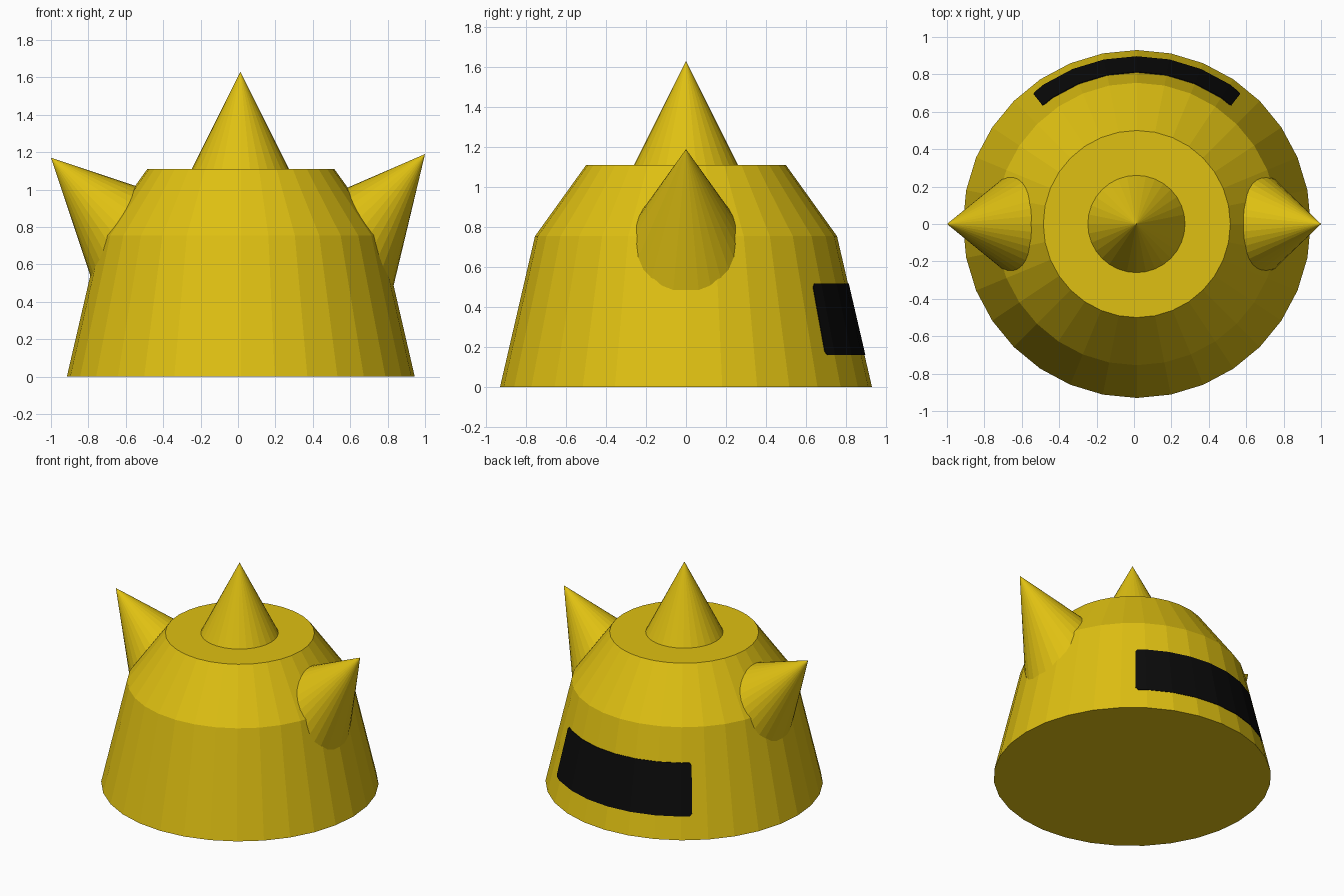
import bpy, bmesh, math
from mathutils import Vector

if "Cube" in bpy.data.objects:
    bpy.data.objects.remove(bpy.data.objects["Cube"])

SIDES = 32
STEP = 2 * math.pi / SIDES
CX = 0.015  # the body sits slightly right of centre


def material(name, colour):
    m = bpy.data.materials.new(name)
    m.diffuse_color = (*colour, 1)
    m.use_nodes = True
    m.node_tree.nodes["Principled BSDF"].inputs["Base Color"].default_value = m.diffuse_color
    return m


yellow = material("yellow", (0.74, 0.53, 0.006))
black = material("black", (0.003, 0.003, 0.003))


def finish(name, bm, mat):
    bmesh.ops.recalc_face_normals(bm, faces=bm.faces)
    me = bpy.data.meshes.new(name)
    bm.to_mesh(me)
    bm.free()
    me.materials.append(mat)
    ob = bpy.data.objects.new(name, me)
    bpy.context.collection.objects.link(ob)
    return ob


# Body: faceted lathe with sloped shoulder and closed ends
bm = bmesh.new()
rings = [[bm.verts.new((CX + r * math.cos(i * STEP), r * math.sin(i * STEP), z))
          for i in range(SIDES)]
         for r, z in [(0.93, 0), (0.755, 0.755), (0.5, 1.11)]]
for a, b in zip(rings, rings[1:]):
    for i in range(SIDES):
        j = (i + 1) % SIDES
        bm.faces.new((a[i], a[j], b[j], b[i]))
bm.faces.new(rings[0])
bm.faces.new(rings[-1])
finish("body", bm, yellow)


# Spikes: cones placed by tip and pointing direction
def spike(name, tip, direction, length):
    bm = bmesh.new()
    bmesh.ops.create_cone(bm, cap_ends=True, segments=SIDES,
                          radius1=length * 0.5, radius2=0, depth=length)
    ob = finish(name, bm, yellow)
    d = Vector(direction).normalized()
    ob.rotation_euler = Vector((0, 0, 1)).rotation_difference(d).to_euler()
    ob.location = Vector(tip) - d * length / 2


spike("top_spike", (0.013, 0, 1.63), (0, 0, 1), 0.522)
spike("right_spike", (1.0, 0, 1.19),
      (math.cos(math.radians(50)), 0, math.sin(math.radians(50))), 0.72)
spike("left_spike", (-1.0, 0, 1.17), (-1, 0, 1), 0.72)


# Back band: thin plate following the body facets, with clipped corners
def band_point(deg, z, offset):
    a = math.radians(deg)
    local = a % STEP - STEP / 2
    r = (0.93 - 0.175 * z / 0.755) * math.cos(STEP / 2) / math.cos(local) + offset
    return (CX + r * math.sin(a), r * math.cos(a), z)


half = [11.25, 22.5, 33.75, 37.5, 38.5]
bm = bmesh.new()
columns = []
for deg in [-d for d in reversed(half)] + [0] + half:
    trim = 0.018 if abs(deg) > 38 else 0
    columns.append([bm.verts.new(band_point(deg, z, o)) for z, o in
                    [(0.16 + trim, -0.003), (0.16 + trim, 0.004),
                     (0.518 - trim, 0.004), (0.518 - trim, -0.003)]])
for a, b in zip(columns, columns[1:]):
    for i in range(4):
        j = (i + 1) % 4
        bm.faces.new((a[i], a[j], b[j], b[i]))
bm.faces.new(columns[0])
bm.faces.new(columns[-1])
finish("back_band", bm, black)
